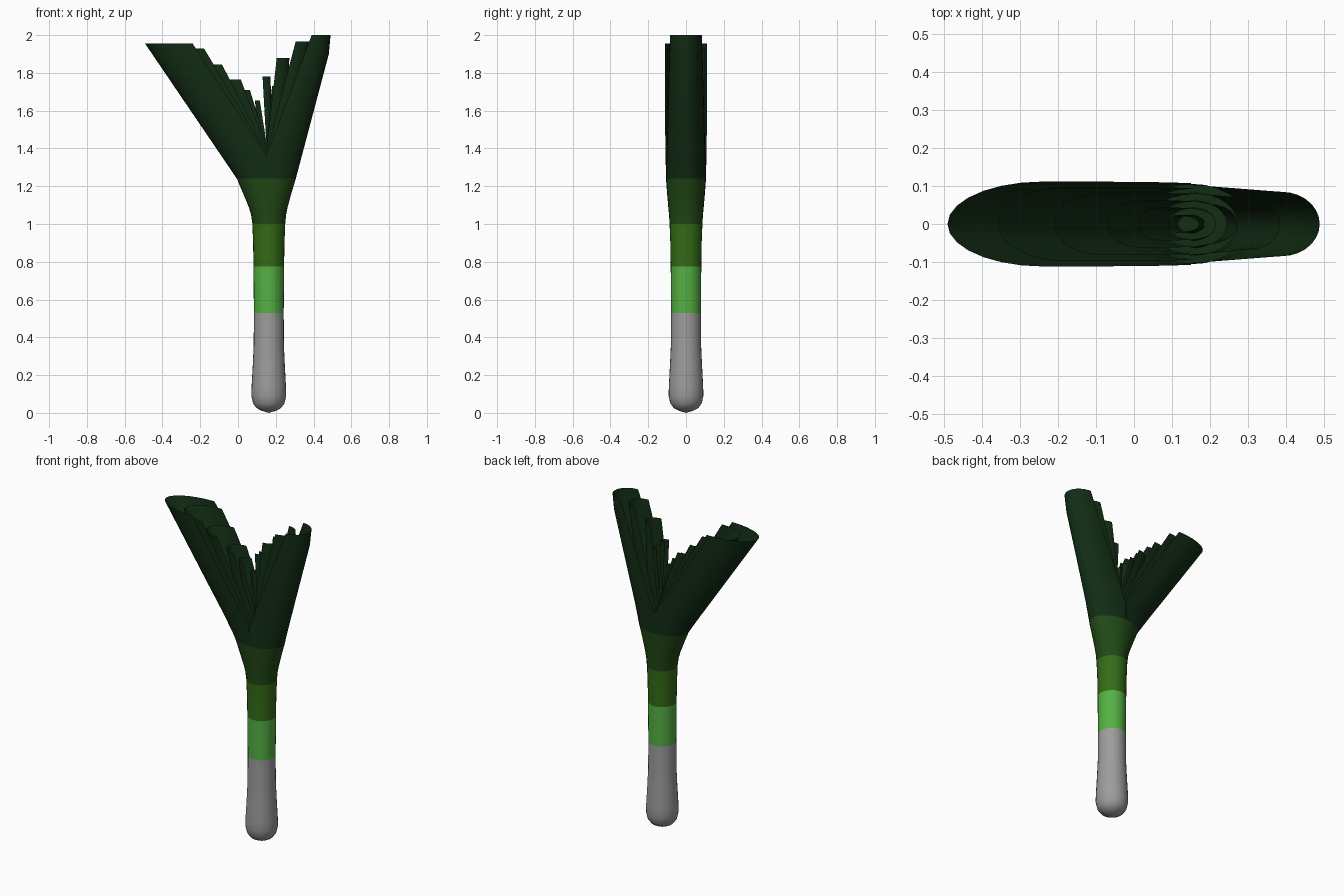
import bpy, math

if "Cube" in bpy.data.objects:
    bpy.data.objects.remove(bpy.data.objects["Cube"])

SIDES = 28
CX = 0.15   # where the leaves part
SX = 0.163  # stem axis


def material(name, rgb):
    m = bpy.data.materials.new(name)
    m.diffuse_color = (*rgb, 1)
    m.use_nodes = True
    m.node_tree.nodes["Principled BSDF"].inputs["Base Color"].default_value = m.diffuse_color
    return m


def make(name, verts, faces, mat=None):
    me = bpy.data.meshes.new(name)
    me.from_pydata(verts, [], faces)
    ob = bpy.data.objects.new(name, me)
    bpy.context.collection.objects.link(ob)
    if mat:
        me.materials.append(mat)
    bpy.ops.object.select_all(action='DESELECT')
    ob.select_set(True)
    bpy.context.view_layer.objects.active = ob
    bpy.ops.object.shade_smooth_by_angle(angle=math.radians(50))
    return ob


def loft(name, rings, mat=None, tip=None):
    """Elliptical rings (z, centre x, radius x, radius y) joined bottom to top."""
    verts, faces = [], []
    for z, cx, rx, ry in rings:
        for i in range(SIDES):
            a = 2 * math.pi * i / SIDES
            verts.append((cx + rx * math.cos(a), ry * math.sin(a), z))
    for r in range(len(rings) - 1):
        for i in range(SIDES):
            j = (i + 1) % SIDES
            faces.append((r * SIDES + i, r * SIDES + j, (r + 1) * SIDES + j, (r + 1) * SIDES + i))
    if tip:
        verts.append(tip)
        faces += [((i + 1) % SIDES, i, len(verts) - 1) for i in range(SIDES)]
    return make(name, verts, faces, mat)


def leaf(name, rows, mat):
    """Folded leaf: U sections (z, fold x, free edge x, half width)."""
    n = 14
    verts, faces = [], []
    for z, fold, free, w in rows:
        for i in range(n + 1):
            a = math.pi * (i / n - 0.5)
            verts.append((free + (fold - free) * math.cos(a), w * math.sin(a), z))
    for r in range(len(rows) - 1):
        for i in range(n):
            p = r * (n + 1) + i
            f = (p, p + 1, p + n + 2, p + n + 1)
            faces.append(f if rows[0][1] > CX else f[::-1])
    return make(name, verts, faces, mat)


white = material("bulb_white", (0.335, 0.335, 0.335))
light = material("light_green", (0.09, 0.44, 0.057))
mid = material("mid_green", (0.034, 0.15, 0.008))
deep = material("deep_green", (0.015, 0.066, 0.008))
dark = material("dark_green", (0.006, 0.026, 0.007))

# Stem bands
bulb = [(0.012, 0.04), (0.025, 0.064), (0.05, 0.083), (0.09, 0.092), (0.14, 0.091),
        (0.25, 0.085), (0.36, 0.08), (0.53, 0.079)]
loft("white_bulb", [(z, SX, r, r) for z, r in bulb], white, tip=(SX, 0, 0))
loft("light_stem", [(0.53, SX, 0.079, 0.079), (0.775, SX, 0.081, 0.081)], light)
loft("mid_stem", [(0.775, SX, 0.081, 0.081), (0.9, SX, 0.083, 0.083),
                  (1.0, SX, 0.087, 0.087)], mid)
loft("flared_neck", [(1.0, SX, 0.087, 0.087), (1.05, 0.162, 0.093, 0.09),
                     (1.09, 0.16, 0.103, 0.094), (1.16, 0.155, 0.127, 0.1),
                     (1.24, CX, 0.156, 0.106)], deep)

# Floor between the leaves
n = SIDES
make("leaf_core", [(CX + 0.155 * math.cos(2 * math.pi * i / n),
                    0.105 * math.sin(2 * math.pi * i / n), 1.245) for i in range(n)],
     [tuple(range(n))], dark)

# Nested leaves: top fold x, top free edge x, top z, half width
left = [(-0.492, -0.24, 1.955, 0.112), (-0.36, -0.18, 1.93, 0.098),
        (-0.21, -0.085, 1.845, 0.082), (-0.07, 0.015, 1.765, 0.062),
        (0.01, 0.063, 1.71, 0.043), (0.09, 0.115, 1.655, 0.024)]
right = [(0.49, 0.39, 2.0, 0.106), (0.385, 0.305, 1.965, 0.084),
         (0.272, 0.205, 1.88, 0.064), (0.215, 0.18, 1.73, 0.045),
         (0.172, 0.13, 1.78, 0.025)]

for side, group in (("left", left), ("right", right)):
    s = -1 if side == "left" else 1
    for k, (fold, free, top, w) in enumerate(group):
        base_w = 0.106 * w / group[0][3]
        base_fold = CX + s * 0.156 * w / group[0][3]
        notch = 1.36 + 0.015 * k
        rows = [(1.24, base_fold, CX, base_w)]
        for z in (notch, 1.55, 1.9 if top > 1.95 else 0.4 * 1.55 + 0.6 * top, top):
            t = (z - 1.24) / (top - 1.24)
            u = (z - notch) / (top - notch)
            fx = base_fold + (fold - base_fold) * t
            wz = base_w + (w - base_w) * min(1, 2 * t)
            if side == "right":  # right leaves narrow towards the tip
                wz *= 1 - 0.2 * t
            if side == "right" and k == 0:  # outer right leaf straightens at its tip
                fx = min(fold, base_fold + 0.265 * (z - 1.24))
            rows.append((z, fx, CX + (free - CX) * u, wz))
        leaf(f"{side}_leaf_{k + 1}", rows, dark)
